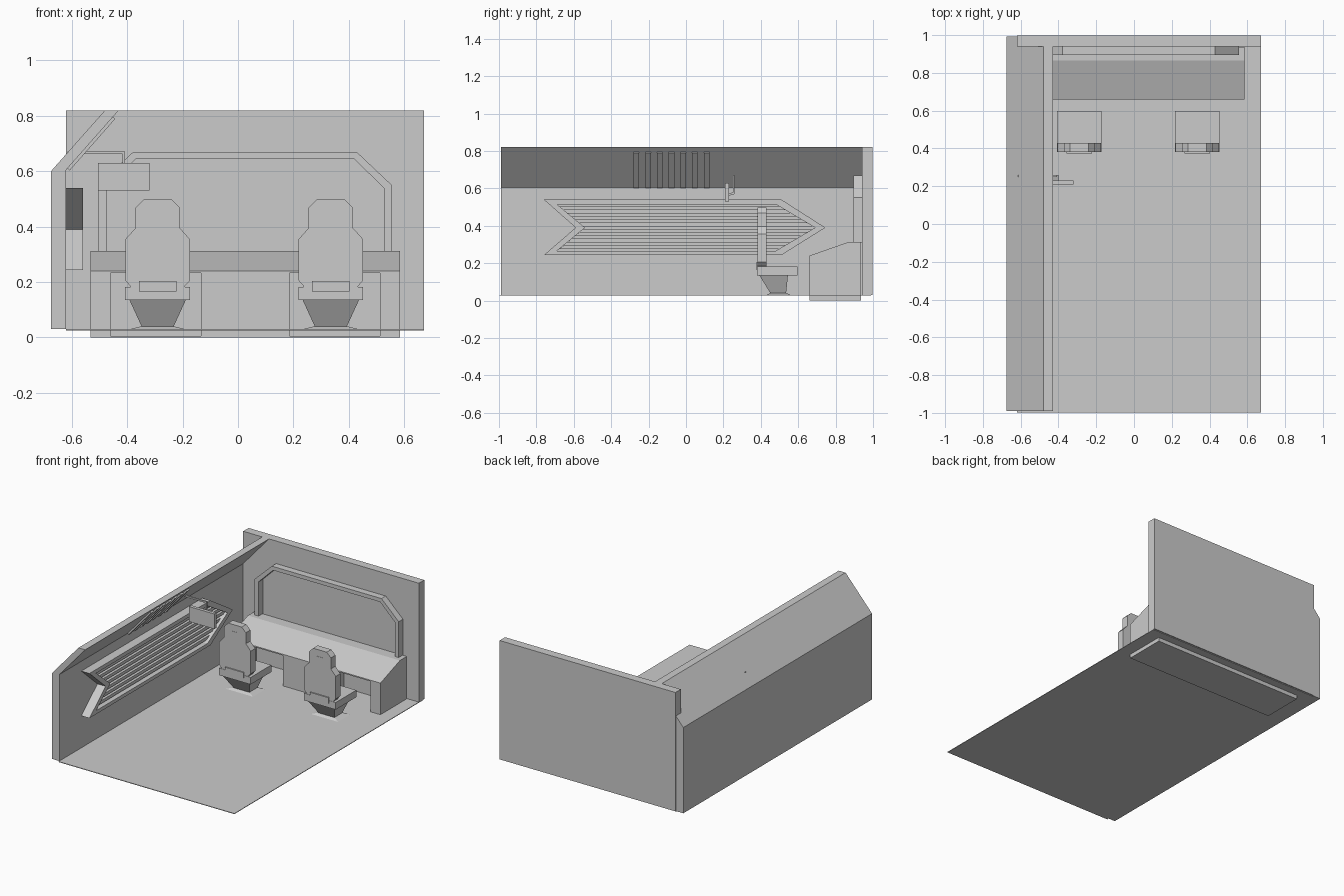
import bpy, bmesh
from mathutils import Vector

if "Cube" in bpy.data.objects:
    bpy.data.objects.remove(bpy.data.objects["Cube"])

grey = bpy.data.materials.new("panel_grey")
grey.diffuse_color = (0.6, 0.6, 0.6, 1)
grey.use_nodes = True
grey.node_tree.nodes["Principled BSDF"].inputs["Base Color"].default_value = grey.diffuse_color


def finish(name, bm):
    bmesh.ops.recalc_face_normals(bm, faces=bm.faces)
    me = bpy.data.meshes.new(name)
    bm.to_mesh(me)
    bm.free()
    ob = bpy.data.objects.new(name, me)
    bpy.context.collection.objects.link(ob)
    me.materials.append(grey)
    return ob


def prism(name, pts, axis, a, b):
    """Extrude a 2D outline along an axis: x takes (y,z), y takes (x,z)."""
    bm = bmesh.new()
    def put(p, t):
        return (t, p[0], p[1]) if axis == 'x' else (p[0], t, p[1])
    vs = [bm.verts.new(put(p, a)) for p in pts]
    f = bm.faces.new(vs)
    ext = bmesh.ops.extrude_face_region(bm, geom=[f])['geom']
    d = Vector(put((0, 0), b - a))
    bmesh.ops.translate(bm, vec=d, verts=[v for v in ext if isinstance(v, bmesh.types.BMVert)])
    return finish(name, bm)


def ring(name, outer, inner, axis, a, b, closed=True):
    """Frame between two outlines with the same number of points."""
    bm = bmesh.new()
    def put(p, t):
        return bm.verts.new((t, p[0], p[1]) if axis == 'x' else (p[0], t, p[1]))
    rows = [[put(p, t) for p in o] for o, t in ((outer, a), (inner, a), (inner, b), (outer, b))]
    n = len(outer)
    for i in range(n if closed else n - 1):
        j = (i + 1) % n
        for k in range(4):
            r, s = rows[k], rows[(k + 1) % 4]
            bm.faces.new((r[i], r[j], s[j], s[i]))
    if not closed:
        for i in (0, n - 1):
            bm.faces.new([r[i] for r in rows])
    return finish(name, bm)


def box(name, x0, x1, y0, y1, z0, z1):
    return prism(name, [(x0, z0), (x1, z0), (x1, z1), (x0, z1)], 'y', y0, y1)


def taper(name, low, high, z0, z1):
    """Four-sided frustum from two (x0, x1, y0, y1) rectangles."""
    bm = bmesh.new()
    r = []
    for (x0, x1, y0, y1), z in ((low, z0), (high, z1)):
        r.append([bm.verts.new(c) for c in ((x0, y0, z), (x1, y0, z), (x1, y1, z), (x0, y1, z))])
    bm.faces.new(r[0])
    bm.faces.new(r[1])
    for i in range(4):
        j = (i + 1) % 4
        bm.faces.new((r[0][i], r[0][j], r[1][j], r[1][i]))
    return finish(name, bm)


# Room shell
box("floor", -0.62, 0.672, -0.998, 0.99, 0.026, 0.03)
box("back_wall", -0.62, 0.672, 0.94, 0.997, 0.03, 0.82)
prism("side_wall", [(-0.675, 0.03), (-0.62, 0.03), (-0.62, 0.605), (-0.43, 0.82),
                    (-0.48, 0.82), (-0.675, 0.6)], 'y', -0.99, 0.992)

# Vent slats on the sloped upper wall
for i in range(7):
    y = -0.28 + i * 0.0625
    prism("upper_vent", [(-0.616, 0.61), (-0.607, 0.603), (-0.443, 0.789), (-0.452, 0.796)],
          'y', y, y + 0.03)

# Arrow-shaped wall louvre
outer = [(-0.76, 0.54), (0.51, 0.54), (0.745, 0.39), (0.51, 0.243), (-0.76, 0.243), (-0.59, 0.39)]
inner = [(-0.69, 0.515), (0.48, 0.515), (0.69, 0.39), (0.48, 0.266), (-0.69, 0.266), (-0.54, 0.39)]
ring("louvre_frame", outer, inner, 'x', -0.622, -0.56)


def row_ends(z):
    t = abs(z - 0.39) / 0.125
    return -0.54 - 0.15 * t, 0.69 - 0.21 * t


for i in range(7):
    z = 0.39 + (i - 3) * 0.0345
    lo, hi = z - 0.01, z + 0.01
    levels = [lo, z, hi]
    pts = [(row_ends(h)[0], h) for h in levels] + [(row_ends(h)[1], h) for h in levels[::-1]]
    prism("louvre_slat", pts, 'x', -0.622, -0.58)

# Console desk with two knee wells
desk = prism("console", [(0.66, 0), (0.66, 0.24), (0.865, 0.312), (0.936, 0.312), (0.936, 0)],
             'x', -0.533, 0.585)
for x0, x1 in ((-0.46, -0.133), (0.185, 0.512)):
    cut = box("knee_well_cutter", x0, x1, 0.6, 0.85, 0.005, 0.232)
    cut.hide_render = True
    cut.hide_set(True)
    m = desk.modifiers.new("knee_well", 'BOOLEAN')
    m.object = cut
    m.operation = 'DIFFERENCE'
    m.solver = 'EXACT'

# Window frame above the console
ring("window_frame",
     [(-0.505, 0.31), (-0.505, 0.55), (-0.378, 0.67), (0.428, 0.67), (0.555, 0.55), (0.555, 0.31)],
     [(-0.475, 0.31), (-0.475, 0.54), (-0.368, 0.645), (0.418, 0.645), (0.526, 0.54), (0.526, 0.31)],
     'y', 0.895, 0.942, closed=False)

# Wall-mounted screen and its arm
box("screen", -0.505, -0.32, 0.208, 0.23, 0.53, 0.63)
box("arm_beam", -0.615, -0.407, 0.25, 0.26, 0.662, 0.672)
box("arm_drop", -0.417, -0.407, 0.25, 0.26, 0.57, 0.672)
prism("arm_link", [(0.228, 0.56), (0.26, 0.57), (0.26, 0.582), (0.228, 0.572)], 'x', -0.43, -0.4)

# Chairs
half = [(0.098, 0.17), (0.098, 0.185), (0.116, 0.205), (0.116, 0.355), (0.08, 0.395),
        (0.08, 0.468), (0.05, 0.498)]
for c in (-0.29, 0.335):
    back = [(c + x, z) for x, z in half] + [(c - x, z) for x, z in half[::-1]]
    prism("chair_back", back, 'y', 0.382, 0.43)
    box("chair_seat", c - 0.117, c + 0.117, 0.38, 0.597, 0.135, 0.182)
    box("chair_lumbar_plate", c - 0.068, c + 0.068, 0.374, 0.384, 0.165, 0.203)
    box("chair_head_slot", c - 0.02, c + 0.02, 0.38, 0.384, 0.448, 0.453)
    taper("chair_pedestal", (c - 0.057, c + 0.057, 0.452, 0.535),
          (c - 0.102, c + 0.102, 0.392, 0.545), 0.038, 0.136)
    taper("chair_foot", (c - 0.108, c + 0.108, 0.425, 0.562),
          (c - 0.06, c + 0.06, 0.45, 0.537), 0.028, 0.04)
